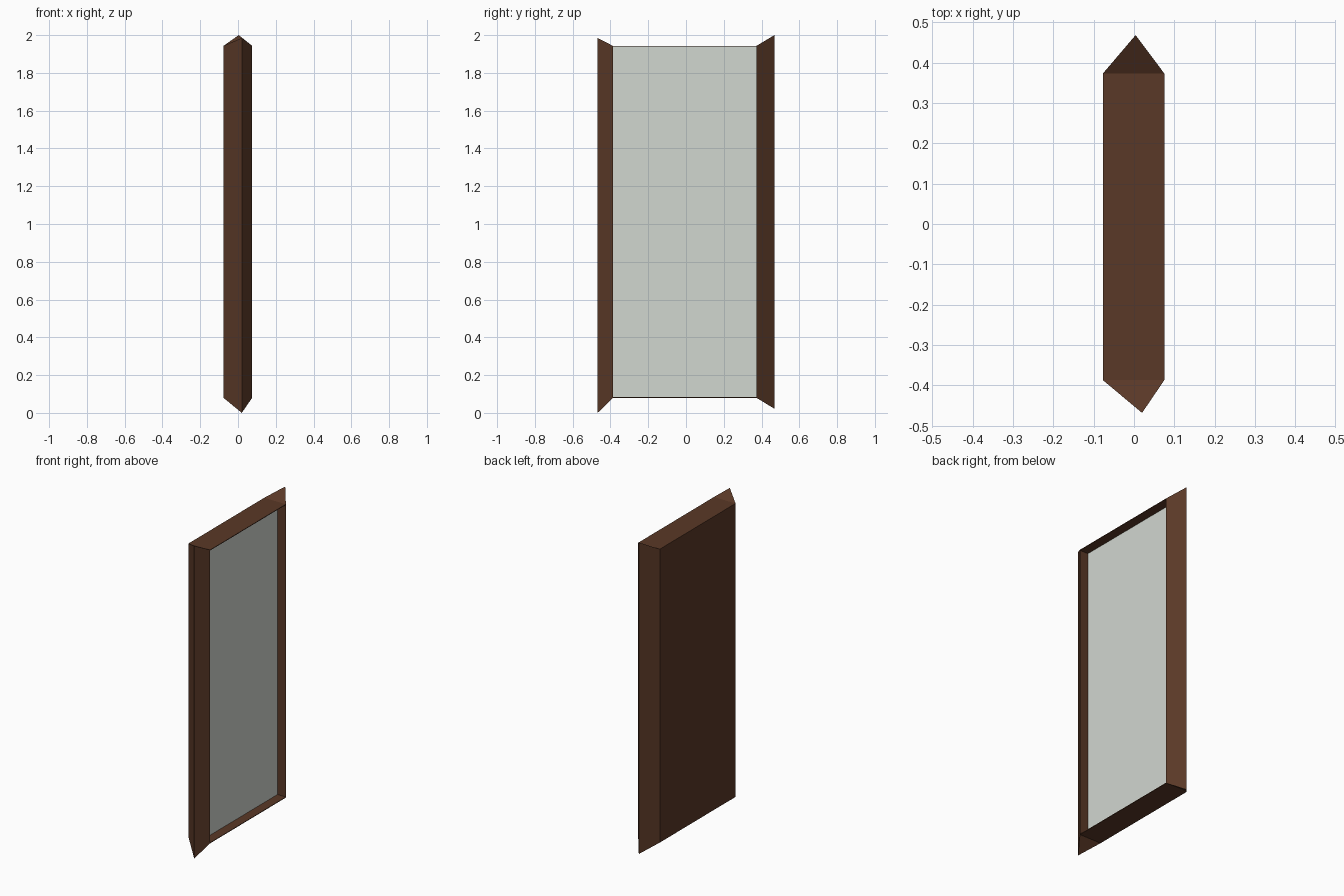
import bpy
import bmesh

cube = bpy.data.objects.get("Cube")
if cube:
    bpy.data.objects.remove(cube, do_unlink=True)


def material(name, color):
    m = bpy.data.materials.new(name)
    m.use_nodes = True
    m.diffuse_color = (*color, 1)
    bsdf = next(n for n in m.node_tree.nodes if n.type == 'BSDF_PRINCIPLED')
    bsdf.inputs["Base Color"].default_value = (*color, 1)
    return m


wood = material("dark brown wood", (0.102, 0.040, 0.020))
glass = material("pale mirror glass", (0.64, 0.68, 0.63))

X0, X1 = -0.077, 0.075      # back panel and open side
Y0, Y1 = -0.387, 0.373
Z0, Z1 = 0.08, 1.943
GLASS_X = 0.016
RIM = 0.004


def finish(name, bm, mat):
    bmesh.ops.recalc_face_normals(bm, faces=bm.faces)
    mesh = bpy.data.meshes.new(name)
    bm.to_mesh(mesh)
    bm.free()
    mesh.materials.append(mat)
    bpy.context.collection.objects.link(bpy.data.objects.new(name, mesh))


def box(name, x, y, z, mat):
    bm = bmesh.new()
    bmesh.ops.create_cube(bm, size=1)
    for v in bm.verts:
        v.co = [r[0] if c < 0 else r[1] for c, r in zip(v.co, (x, y, z))]
    finish(name, bm, mat)


def wedge(name, y, ridge_x, ridge_y, low, high):
    """Pointed side post: a triangular prism with sloping ends."""
    bm = bmesh.new()
    rings = []
    for z, tip in ((Z0, low), (Z1, high)):
        corners = ((X0, y, z), (X1, y, z), (ridge_x, ridge_y, tip))
        rings.append([bm.verts.new(c) for c in corners])
        bm.faces.new(rings[-1])
    for i in range(3):
        j = (i + 1) % 3
        bm.faces.new((rings[0][i], rings[0][j], rings[1][j], rings[1][i]))
    finish(name, bm, wood)


# Pointed posts at both ends
wedge("front_post", Y0, 0.02, -0.468, 0.0, 1.985)
wedge("back_post", Y1, 0.004, 0.468, 0.022, 2.0)

# Solid backing, thin top and bottom rims, recessed pane
box("backing_panel", (X0, GLASS_X - 0.006), (Y0, Y1), (Z0, Z1), wood)
box("bottom_rim", (X0, X1), (Y0, Y1), (Z0, Z0 + RIM), wood)
box("top_rim", (X0, X1), (Y0, Y1), (Z1 - RIM, Z1), wood)
box("mirror_pane", (GLASS_X - 0.006, GLASS_X), (Y0, Y1),
    (Z0 + RIM, Z1 - RIM), glass)
